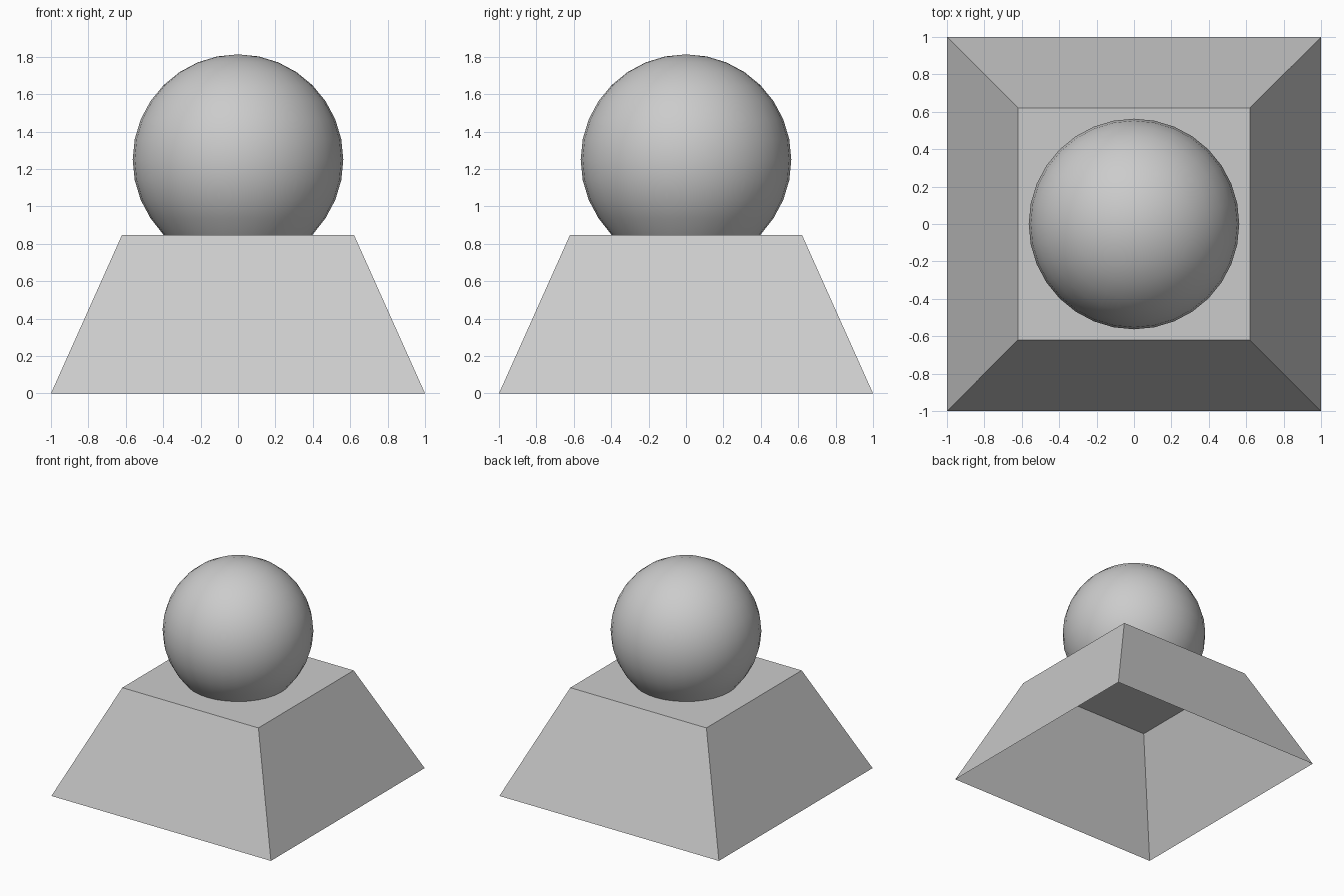
import bpy, bmesh
from math import sqrt

if "Cube" in bpy.data.objects:
    bpy.data.objects.remove(bpy.data.objects["Cube"])

BASE_HALF, TOP_HALF, TOP_Z = 1.0, 0.62, 0.848
BALL_R, BALL_Z = 0.563, 1.25


def make_object(name, bm):
    mesh = bpy.data.meshes.new(name)
    bm.to_mesh(mesh)
    bm.free()
    obj = bpy.data.objects.new(name, mesh)
    bpy.context.collection.objects.link(obj)
    return obj


# Tapered square pedestal, a thin shell open at the bottom
bm = bmesh.new()
bmesh.ops.create_cube(bm, size=2)
for v in bm.verts:
    top = v.co.z > 0
    half = TOP_HALF if top else BASE_HALF
    v.co = (v.co.x * half, v.co.y * half, TOP_Z if top else 0)
floor = [f for f in bm.faces if all(v.co.z == 0 for v in f.verts)]
bmesh.ops.delete(bm, geom=floor, context='FACES_ONLY')
make_object("pedestal", bm)

# Smooth ball, trimmed where it rests on the pedestal
bm = bmesh.new()
bmesh.ops.create_uvsphere(bm, u_segments=32, v_segments=16, radius=BALL_R)
bmesh.ops.translate(bm, vec=(0, 0, BALL_Z), verts=bm.verts)
bmesh.ops.bisect_plane(bm, geom=bm.verts[:] + bm.edges[:] + bm.faces[:],
                       dist=0.008, plane_co=(0, 0, TOP_Z),
                       plane_no=(0, 0, 1), clear_inner=True)
for v in bm.verts:
    if v.is_boundary:
        v.co.z = TOP_Z
for f in bm.faces:
    f.smooth = True
make_object("ball", bm)
